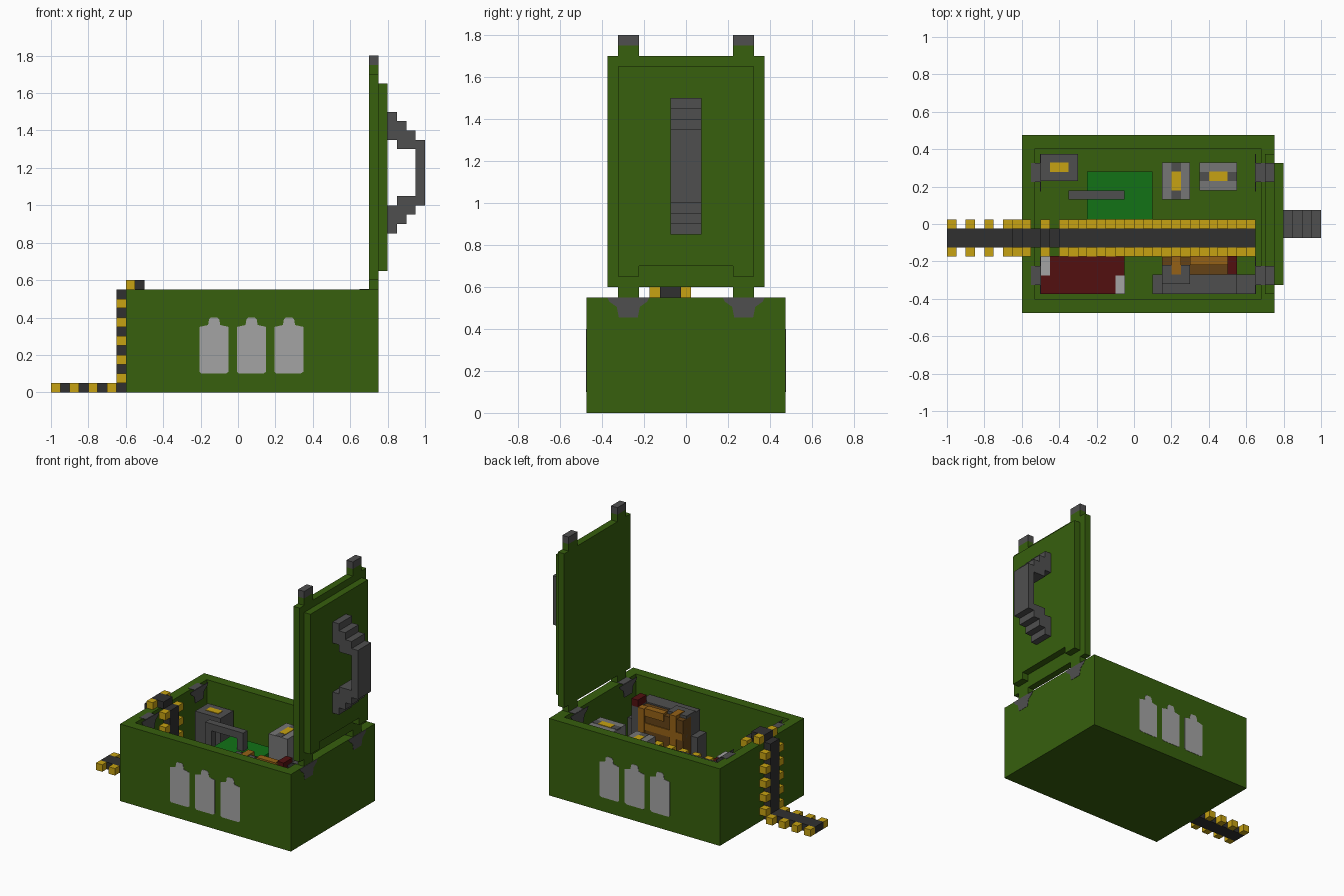
import bpy, bmesh

if "Cube" in bpy.data.objects:
    bpy.data.objects.remove(bpy.data.objects["Cube"])

def material(name, rgb):
    m = bpy.data.materials.new(name)
    m.diffuse_color = (*rgb, 1)
    m.use_nodes = True
    m.node_tree.nodes["Principled BSDF"].inputs["Base Color"].default_value = m.diffuse_color
    return m

GREEN = material("olive green", (0.038, 0.115, 0.004))
STEEL = material("dark steel", (0.078, 0.078, 0.078))
PALE = material("pale grey", (0.37, 0.37, 0.37))
MID = material("mid grey", (0.18, 0.18, 0.18))
BLACK = material("belt black", (0.03, 0.03, 0.03))
BRASS = material("brass yellow", (0.57, 0.36, 0.006))
RED = material("dark red", (0.085, 0.005, 0.005))
BRIGHT = material("bright green", (0.006, 0.17, 0.008))
BROWN = material("wood brown", (0.30, 0.12, 0.008))
UMBER = material("dark brown", (0.13, 0.055, 0.008))

def finish(name, bm, mat):
    bmesh.ops.recalc_face_normals(bm, faces=bm.faces)
    me = bpy.data.meshes.new(name)
    bm.to_mesh(me)
    bm.free()
    me.materials.append(mat)
    ob = bpy.data.objects.new(name, me)
    bpy.context.collection.objects.link(ob)
    return ob

def add_box(bm, x0, x1, y0, y1, z0, z1):
    vs = bmesh.ops.create_cube(bm, size=1)["verts"]
    for v in vs:
        v.co = (x1 if v.co.x > 0 else x0, y1 if v.co.y > 0 else y0, z1 if v.co.z > 0 else z0)

def boxes(name, mat, *dims):
    bm = bmesh.new()
    for d in dims:
        add_box(bm, *d)
    return finish(name, bm, mat)

def prism(name, mat, profile, axis, a, b):
    """Extrude a 2D profile from a to b along x (profile y,z) or y (profile x,z)."""
    bm = bmesh.new()
    put = (lambda p, t: (t, p[0], p[1])) if axis == "x" else (lambda p, t: (p[0], t, p[1]))
    f = bm.faces.new([bm.verts.new(put(p, a)) for p in profile])
    ext = bmesh.ops.extrude_face_region(bm, geom=[f])["geom"]
    d = (b - a, 0, 0) if axis == "x" else (0, b - a, 0)
    bmesh.ops.translate(bm, vec=d, verts=[g for g in ext if isinstance(g, bmesh.types.BMVert)])
    return finish(name, bm, mat)

# open crate: block with the top inset and pushed down
bm = bmesh.new()
add_box(bm, -0.6, 0.75, -0.475, 0.475, 0, 0.55)
bm.normal_update()
top = max(bm.faces, key=lambda f: f.calc_center_median().z)
bmesh.ops.inset_region(bm, faces=[top], thickness=0.1)
cav = bmesh.ops.extrude_discrete_faces(bm, faces=[top])["faces"][0]
bmesh.ops.translate(bm, vec=(0, 0, -0.45), verts=cav.verts)
finish("crate_body", bm, GREEN)

# painted round symbols on front and back
for side, y in (("front", -0.475), ("back", 0.475)):
    for i in range(3):
        x = -0.205 + 0.2 * i
        half = [(0, 0.11), (0.01, 0.1), (0.14, 0.1), (0.155, 0.11), (0.155, 0.35), (0.11, 0.36),
                (0.105, 0.39), (0.095, 0.4), (0.06, 0.4), (0.05, 0.39), (0.045, 0.36), (0, 0.35)]
        prism(f"{side}_symbol_{i}", PALE, [(x + px, pz) for px, pz in half], "y",
              y - 0.002, y + 0.002)

# standing lid: plate, raised notched panel, tabs
boxes("lid_plate", GREEN, (0.7, 0.75, -0.375, 0.375, 0.6, 1.7))
prism("lid_panel", GREEN, [(-0.325, 0.65), (-0.225, 0.65), (-0.225, 0.7), (0.225, 0.7),
                           (0.225, 0.65), (0.325, 0.65), (0.325, 1.65), (-0.325, 1.65)],
      "x", 0.75, 0.8)
for side, c in (("front", -0.275), ("back", 0.275)):
    a, b = c - 0.05, c + 0.05
    boxes(side + "_lid_tabs", GREEN, (0.7, 0.75, a, b, 0.55, 0.6), (0.7, 0.75, a, b, 1.7, 1.75))
    boxes(side + "_latch_tip", STEEL, (0.7, 0.75, a, b, 1.75, 1.8))
    # hinge and latch plates painted on the crate walls
    shape = [(c - 0.1, 0.55), (c - 0.09, 0.53), (c - 0.055, 0.505), (c - 0.045, 0.455),
             (c + 0.045, 0.455), (c + 0.055, 0.505), (c + 0.09, 0.53), (c + 0.1, 0.55)]
    prism(side + "_hinge_outer", STEEL, shape, "x", 0.748, 0.752)
    prism(side + "_hinge_inner", STEEL, shape, "x", 0.648, 0.652)
    prism(side + "_latch_inner", STEEL, shape, "x", -0.502, -0.498)
    boxes(side + "_wall_plates", STEEL, (0.65, 0.7, a, b, 0.549, 0.552),
          (-0.55, -0.5, a, b, 0.549, 0.552))

# stepped carrying handle, mirrored about its middle
upper = [(0.8, 1.5), (0.85, 1.5), (0.85, 1.45), (0.9, 1.45), (0.9, 1.4), (0.95, 1.4),
         (0.95, 1.35), (1.0, 1.35)]
inner = [(0.95, 1.3), (0.85, 1.3), (0.85, 1.35), (0.8, 1.35)]
flip = lambda ps: [(x, 2.35 - z) for x, z in reversed(ps)]
prism("lid_handle", STEEL, upper + flip(upper) + flip(inner) + inner, "y", -0.075, 0.075)

# cartridge belt: path of cells on a 0.05 grid, every other cell carries brass
path = [(i, 0) for i in range(-20, -12)]
path += [(-13, k) for k in range(1, 11)]
path += [(-12, 11), (-11, 11)]
path += [(-10, k) for k in range(10, 1, -1)]
path += [(i, 2) for i in range(-9, 13)]
path += [(i, 3) for i in range(12, -9, -1)]
path += [(i, 4) for i in range(-8, 13)]
strip, brass = bmesh.new(), bmesh.new()
for n, (i, k) in enumerate(path):
    x, z = i * 0.05, k * 0.05
    add_box(strip, x, x + 0.05, -0.125, -0.025, z, z + 0.05)
    if n % 2 == 0:
        for y in (-0.175, -0.025):
            add_box(brass, x, x + 0.05, y, y + 0.05, z, z + 0.05)
finish("belt_strip", strip, BLACK)
finish("belt_brass", brass, BRASS)

# supply boxes with yellow labels on top
for name, mat, x0, x1, y0, y1, z in (("corner_box", STEEL, -0.5, -0.3, 0.23, 0.375, 0.4),
                                     ("tall_box", MID, 0.15, 0.3, 0.13, 0.33, 0.45),
                                     ("wide_box", MID, 0.35, 0.55, 0.18, 0.33, 0.5)):
    boxes(name, mat, (x0, x1, y0, y1, 0.1, z))
    cx, cy = (x0 + x1) / 2, (y0 + y1) / 2
    w, h = (0.025, 0.05) if y1 - y0 > x1 - x0 else (0.05, 0.025)
    if mat == MID:
        w2, h2 = (0.025, 0.1) if w < h else (0.1, 0.025)
        boxes(name + "_strap", STEEL, (cx - w2, cx + w2, cy - h2 + 0.001, cy + h2 - 0.001, z - 0.01, z + 0.002))
    boxes(name + "_label", BRASS, (cx - w, cx + w, cy - h, cy + h, z - 0.01, z + 0.004))

# green box with a grey carrying bar
boxes("green_box", BRIGHT, (-0.25, 0.1, 0.025, 0.28, 0.1, 0.27))
boxes("carry_bar", STEEL, (-0.35, -0.05, 0.13, 0.18, 0.35, 0.4),
      (-0.35, -0.3, 0.13, 0.18, 0.1, 0.35), (-0.1, -0.05, 0.13, 0.18, 0.27, 0.35))

# red kit with pale corners
boxes("red_kit", RED, (-0.5, -0.05, -0.375, -0.17, 0.1, 0.2))
boxes("kit_corners", PALE, (-0.5, -0.45, -0.275, -0.175, 0.15, 0.204),
      (-0.1, -0.048, -0.375, -0.275, 0.15, 0.204))

# steel rack with wooden bands
boxes("rack_frame", STEEL, (0.1, 0.65, -0.375, -0.27, 0.1, 0.3),
      (0.15, 0.55, -0.375, -0.27, 0.3, 0.45), (0.15, 0.3, -0.32, -0.22, 0.3, 0.46))
boxes("rack_core", UMBER, (0.15, 0.5, -0.27, -0.18, 0.1, 0.44))
boxes("rack_bands", BROWN, (0.3, 0.45, -0.22, -0.172, 0.4, 0.455),
      (0.15, 0.5, -0.22, -0.174, 0.3, 0.35), (0.2, 0.25, -0.27, -0.17, 0.1, 0.465),
      (0.45, 0.5, -0.22, -0.17, 0.1, 0.45))
boxes("rack_red_cap", RED, (0.5, 0.55, -0.27, -0.17, 0.45, 0.5))
boxes("rack_post", STEEL, (0.5, 0.55, -0.27, -0.17, 0.1, 0.45))
